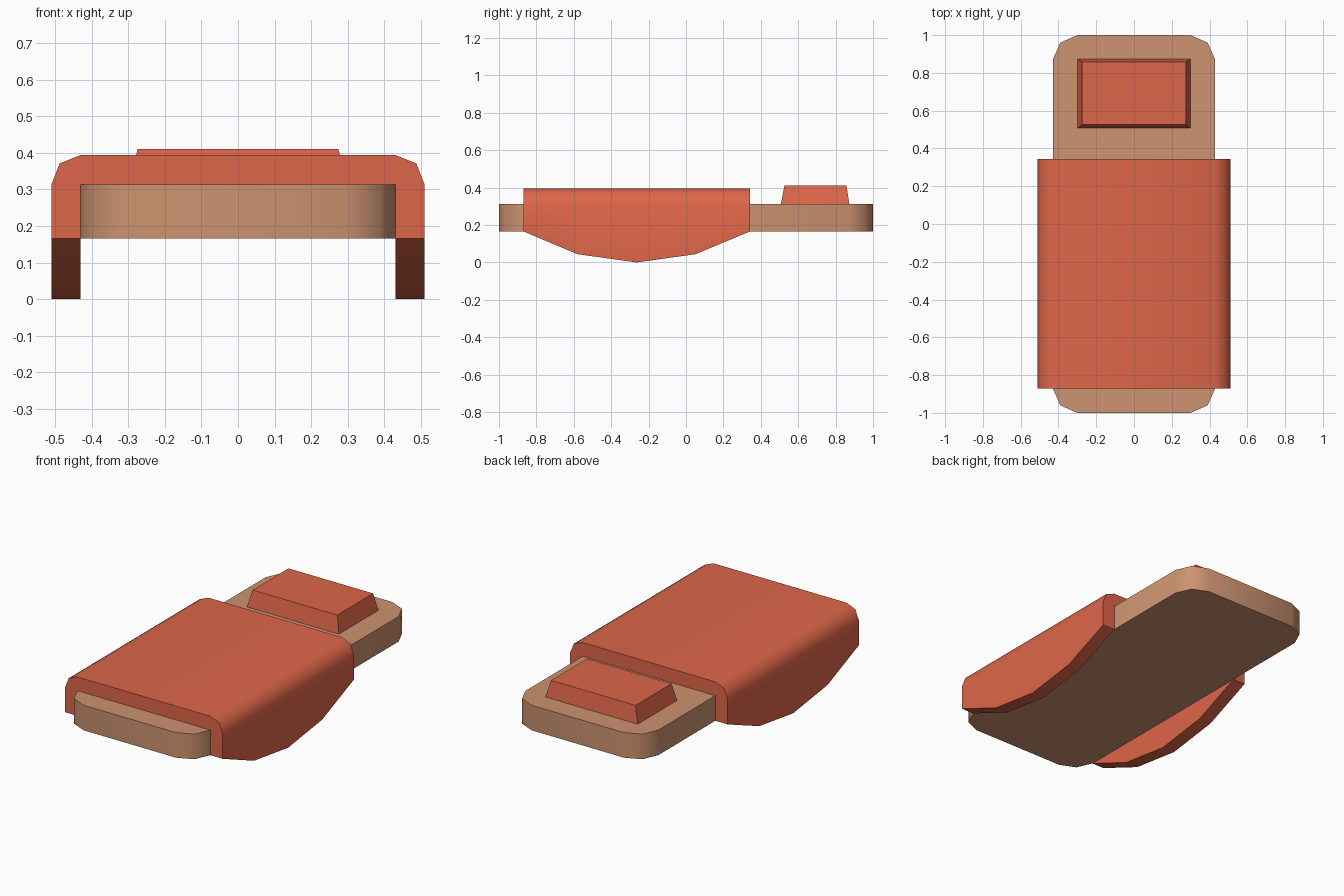
import bpy
import bmesh
import math

if "Cube" in bpy.data.objects:
    bpy.data.objects.remove(bpy.data.objects["Cube"])


def material(name, color):
    m = bpy.data.materials.new(name)
    m.diffuse_color = (*color, 1.0)
    m.use_nodes = True
    m.node_tree.nodes["Principled BSDF"].inputs["Base Color"].default_value = m.diffuse_color
    return m


RED = material("warm red", (0.73, 0.133, 0.066))
WOOD = material("light brown", (0.61, 0.292, 0.162))


def loft(name, rings, mat):
    """Join equal-length rings of points into a closed solid."""
    bm = bmesh.new()
    loops = [[bm.verts.new(p) for p in ring] for ring in rings]
    n = len(loops[0])
    for a, b in zip(loops, loops[1:]):
        for i in range(n):
            j = (i + 1) % n
            bm.faces.new((a[i], a[j], b[j], b[i]))
    bm.faces.new(loops[0][::-1])
    bm.faces.new(loops[-1])
    bmesh.ops.recalc_face_normals(bm, faces=bm.faces)
    me = bpy.data.meshes.new(name)
    bm.to_mesh(me)
    bm.free()
    me.materials.append(mat)
    ob = bpy.data.objects.new(name, me)
    bpy.context.collection.objects.link(ob)
    bpy.ops.object.select_all(action='DESELECT')
    ob.select_set(True)
    bpy.context.view_layer.objects.active = ob
    bpy.ops.object.shade_smooth_by_angle(angle=math.radians(50))
    return ob


def mirrored(half):
    """Complete a symmetric outline from its +x half."""
    return half + [(-x, v) for x, v in reversed(half)]


# Mattress: slab with cut corners
outline = mirrored([(0.30, -1.0), (0.39, -0.96), (0.43, -0.87),
                    (0.43, 0.87), (0.39, 0.96), (0.30, 1.0)])
loft("mattress", [[(x, y, z) for x, y in outline] for z in (0.166, 0.313)], WOOD)

# Blanket: folded-over section whose side flaps hang lower in the middle
rings = []
for y, hem in [(-0.87, 0.166), (-0.58, 0.044), (-0.263, 0.0),
               (0.05, 0.044), (0.343, 0.166)]:
    section = mirrored([(0.43, 0.313), (0.43, hem), (0.51, hem),
                        (0.51, 0.313), (0.487, 0.371), (0.43, 0.394)])
    rings.append([(x, y, z) for x, z in section])
loft("blanket", rings, RED)

# Pillow: tapered block
pillow = []
for x, y0, y1, z in [(0.298, 0.508, 0.873, 0.313), (0.274, 0.526, 0.858, 0.411)]:
    pillow.append([(-x, y0, z), (x, y0, z), (x, y1, z), (-x, y1, z)])
loft("pillow", pillow, RED)
